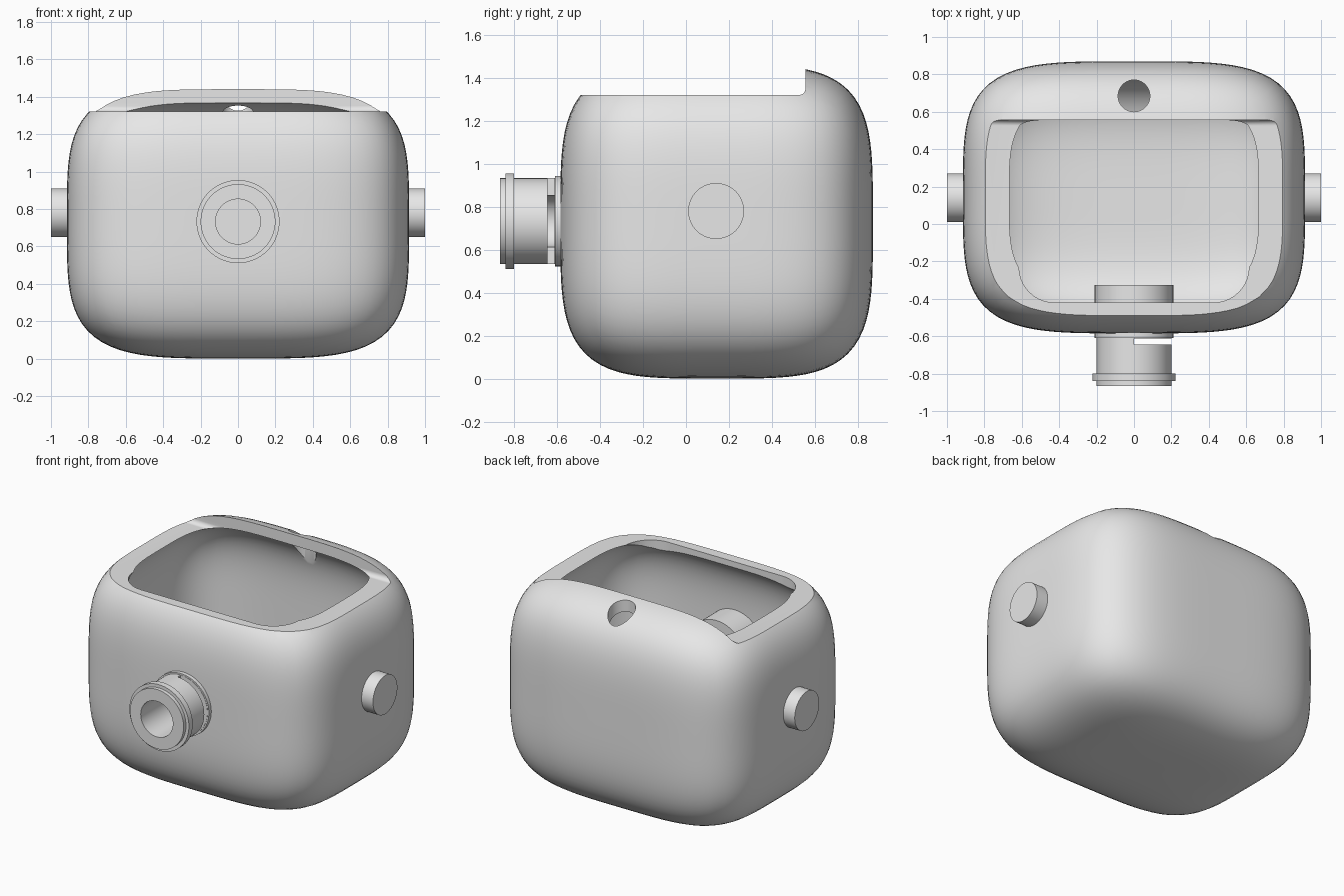
import bpy, bmesh, math
from mathutils import Matrix, Vector

cube = bpy.data.objects.get("Cube")
if cube:
    bpy.data.objects.remove(cube, do_unlink=True)

grey = bpy.data.materials.new("plain_grey")
grey.use_nodes = True
grey.diffuse_color = (0.8, 0.8, 0.8, 1)
grey.node_tree.nodes["Principled BSDF"].inputs["Base Color"].default_value = (0.8, 0.8, 0.8, 1)

BODY_CENTRE = Vector((0, 0.1425, 0.73))
NOZZLE_Z = 0.7325


def finish(name, bm):
    bmesh.ops.recalc_face_normals(bm, faces=bm.faces)
    mesh = bpy.data.meshes.new(name)
    bm.to_mesh(mesh)
    bm.free()
    mesh.materials.append(grey)
    obj = bpy.data.objects.new(name, mesh)
    bpy.context.collection.objects.link(obj)
    return obj


def rounded_block(name, half, cuts=30):
    """Cube grid swollen into a fourth-power superellipsoid."""
    bm = bmesh.new()
    bmesh.ops.create_cube(bm, size=2)
    bmesh.ops.subdivide_edges(bm, edges=bm.edges[:], cuts=cuts, use_grid_fill=True)
    for v in bm.verts:
        p = Vector([math.tan(c * math.pi / 4) for c in v.co])
        p /= sum(c ** 4 for c in p) ** 0.25
        v.co = BODY_CENTRE + Vector([c * h for c, h in zip(p, half)])
    return finish(name, bm)


def cylinder(name, radius, depth, centre, axis):
    bm = bmesh.new()
    turn = Vector((0, 0, 1)).rotation_difference(Vector(axis)).to_matrix().to_4x4()
    bmesh.ops.create_cone(bm, cap_ends=True, segments=64, radius1=radius, radius2=radius,
                          depth=depth, matrix=Matrix.Translation(centre) @ turn)
    return finish(name, bm)


def box(name, low, high, rounded_edge=None, radius=0.0):
    """Box between two corners, rounding the edges picked by a rule."""
    bm = bmesh.new()
    bmesh.ops.create_cube(bm, size=1)
    for v in bm.verts:
        v.co = [(a + b) / 2 + c * (b - a) for a, b, c in zip(low, high, v.co)]
    if rounded_edge:
        edges = [e for e in bm.edges if rounded_edge(e.verts[0].co, e.verts[1].co)]
        bmesh.ops.bevel(bm, geom=edges, offset=radius, segments=10, profile=0.5,
                        affect='EDGES')
    return finish(name, bm)


def lathe_y(name, profile, segments=96):
    """Closed (radius, y) profile spun around the nozzle axis."""
    bm = bmesh.new()
    rings = []
    for i in range(segments):
        a = 2 * math.pi * i / segments
        rings.append([bm.verts.new((r * math.cos(a), y, NOZZLE_Z + r * math.sin(a)))
                      for r, y in profile])
    n = len(profile)
    for i in range(segments):
        here, there = rings[i], rings[(i + 1) % segments]
        for j in range(n):
            k = (j + 1) % n
            bm.faces.new((here[j], here[k], there[k], there[j]))
    return finish(name, bm)


def select_only(obj):
    bpy.ops.object.select_all(action='DESELECT')
    obj.select_set(True)
    bpy.context.view_layer.objects.active = obj


def cut(target, cutter):
    mod = target.modifiers.new("cut", 'BOOLEAN')
    mod.operation = 'DIFFERENCE'
    mod.solver = 'EXACT'
    mod.object = cutter
    select_only(target)
    bpy.ops.object.modifier_apply(modifier=mod.name)
    bpy.data.objects.remove(cutter, do_unlink=True)


# Hollow body: flat-rimmed opening, cavity, front relief, rear hole, nozzle bore
body = rounded_block("body_shell", (0.915, 0.7275, 0.73))
cut(body, box("opening_cutter", (-1.2, -1, 1.32), (1.2, 0.556, 1.8),
              lambda a, b: max(a.z, b.z) < 1.4 and min(a.y, b.y) > 0.5, 0.03))
cut(body, rounded_block("cavity_cutter", (0.85, 0.66, 0.665)))
cut(body, box("relief_cutter", (-0.615, -0.42, 0.95), (0.615, 0.4, 1.5),
              lambda a, b: abs(a.z - b.z) > 0.3 and max(a.y, b.y) < 0, 0.19))
cut(body, cylinder("rear_hole_cutter", 0.085, 0.7, (0, 0.685, 1.4), (0, 0, 1)))
cut(body, cylinder("bore_cutter", 0.16, 0.4, (0, -0.55, NOZZLE_Z), (0, 1, 0)))

# Nozzle with collar, bore and a half slot behind the barrel
nozzle = lathe_y("front_nozzle", [
    (0.12, -0.865), (0.2, -0.865), (0.2, -0.84), (0.222, -0.84), (0.222, -0.8),
    (0.2, -0.8), (0.2, -0.61), (0.21, -0.61), (0.21, -0.325), (0.12, -0.325)])
cut(nozzle, box("slot_cutter", (0, -0.645, 0.4), (0.4, -0.612, 1.1)))

# Side pins
pins = [cylinder(name, 0.13, 0.14, (s * 0.93, 0.14, 0.78), (s, 0, 0))
        for name, s in (("left_pin", 1), ("right_pin", -1))]

for obj in [body, nozzle] + pins:
    select_only(obj)
    bpy.ops.object.shade_smooth_by_angle(angle=math.radians(30))
